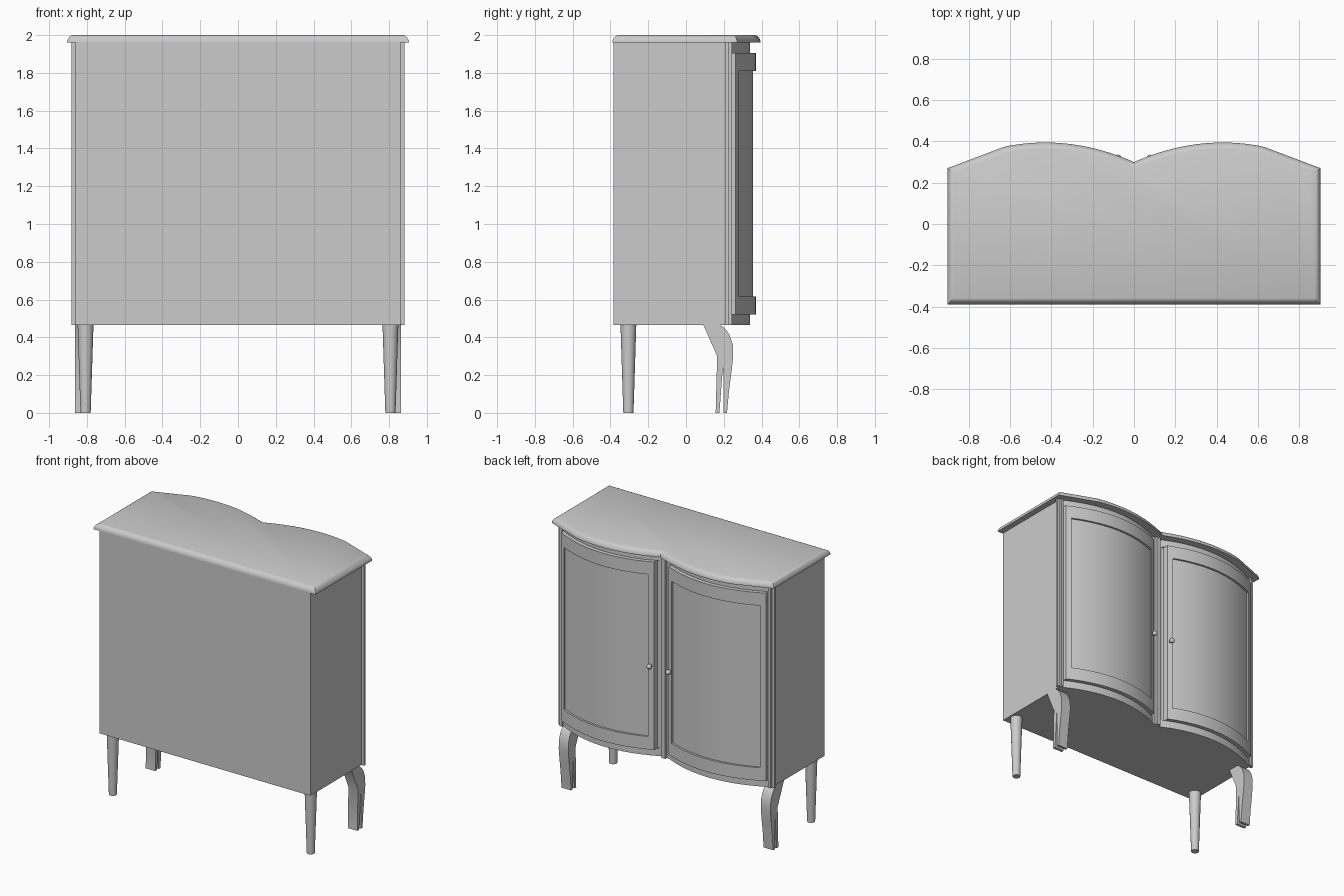
import bpy, bmesh, math
from mathutils import Matrix

cube = bpy.data.objects.get("Cube")
if cube:
    bpy.data.objects.remove(cube, do_unlink=True)

mat = bpy.data.materials.new("pale grey")
mat.use_nodes = True
GREY = (0.6, 0.6, 0.6, 1)
mat.diffuse_color = GREY
mat.node_tree.nodes["Principled BSDF"].inputs["Base Color"].default_value = GREY


def finish(name, bm):
    bmesh.ops.recalc_face_normals(bm, faces=bm.faces)
    mesh = bpy.data.meshes.new(name)
    bm.to_mesh(mesh)
    bm.free()
    ob = bpy.data.objects.new(name, mesh)
    bpy.context.collection.objects.link(ob)
    mesh.materials.append(mat)
    bpy.ops.object.select_all(action='DESELECT')
    ob.select_set(True)
    bpy.context.view_layer.objects.active = ob
    bpy.ops.object.shade_smooth_by_angle(angle=math.radians(30))
    return ob


def loft(name, rings):
    """Join equal-length closed rings of points, capping both ends."""
    bm = bmesh.new()
    loops = [[bm.verts.new(p) for p in ring] for ring in rings]
    n = len(loops[0])
    for a, b in zip(loops, loops[1:]):
        for i in range(n):
            j = (i + 1) % n
            bm.faces.new((a[i], a[j], b[j], b[i]))
    bm.faces.new(loops[0])
    bm.faces.new(loops[-1])
    return finish(name, bm)


def prism(name, outline, z0, z1):
    return loft(name, [[(x, y, z) for x, y in outline] for z in (z0, z1)])


def box(name, x0, x1, y0, y1, z0, z1):
    return prism(name, [(x0, y0), (x1, y0), (x1, y1), (x0, y1)], z0, z1)


def spread(a, b, n=24):
    return [a + (b - a) * i / n for i in range(n + 1)]


def bow(x):
    """Depth of the double-bowed front."""
    return 0.34 - 0.11 * ((abs(x) - 0.42) / 0.42) ** 2


def bowed_slab(name, x0, x1, back, front, z0, z1):
    xs = spread(x0, x1)
    outline = [(x, bow(x) + back) for x in xs]
    outline += [(x, bow(x) + front) for x in reversed(xs)]
    return prism(name, outline, z0, z1)


# Carcass with bowed front
xs = spread(0.84, -0.84, 48)
prism("carcass", [(-0.86, -0.385), (0.86, -0.385), (0.86, 0.21), (0.84, 0.21)]
      + [(x, bow(x) - 0.015) for x in xs] + [(-0.84, 0.21), (-0.86, 0.21)], 0.465, 1.96)


# Moulded top
def top_front(x):
    x = abs(x)
    if x > 0.63:
        return 0.374 - 0.104 * (x - 0.63) / 0.275
    return 0.395 - 0.095 * ((x - 0.43) / 0.43) ** 2


def top_ring(inset, z):
    half = 0.905 - inset
    front = [(x, top_front(x) - inset, z) for x in spread(half, -half, 60)]
    return [(-half, inset - 0.39, z), (half, inset - 0.39, z)] + front


loft("top", [top_ring(d, z) for d, z in
             ((0, 1.96), (0, 1.968), (0.005, 1.98), (0.012, 1.99),
              (0.02, 1.996), (0.03, 2.0))])

# Centre pilaster
box("centre_post", -0.045, 0.045, 0.18, 0.247, 0.465, 1.96)
box("centre_bead", -0.016, 0.016, 0.2, 0.265, 0.465, 1.96)

# Front leg side profile (y, z), split by a slot at the foot
LEG = [(0.09, 0.47), (0.165, 0.3), (0.157, 0), (0.177, 0), (0.197, 0.27), (0.198, 0),
       (0.217, 0), (0.228, 0.12), (0.241, 0.22), (0.25, 0.3), (0.248, 0.36),
       (0.232, 0.41), (0.208, 0.445), (0.175, 0.47)]

for side, s in (("left", 1), ("right", -1)):
    # Rails above and below the door
    bowed_slab(side + "_top_rail", 0, s * 0.845, -0.03, 0, 1.905, 1.96)
    bowed_slab(side + "_bottom_rail", 0, s * 0.845, -0.03, 0, 0.465, 0.52)

    # Door: panel, stiles and rails
    bowed_slab(side + "_door_panel", s * 0.06, s * 0.835, -0.02, 0.015, 0.52, 1.905)
    for part, z0, z1 in (("lower", 0.52, 0.615), ("upper", 1.81, 1.905)):
        bowed_slab(f"{side}_door_{part}_rail", s * 0.06, s * 0.835, 0, 0.03, z0, z1)
    for part, x0, x1 in (("inner", 0.06, 0.095), ("outer", 0.80, 0.835)):
        bowed_slab(f"{side}_door_{part}_stile", s * x0, s * x1, 0, 0.03, 0.615, 1.81)

    # Corner post with bead
    box(side + "_corner_post", s * 0.84, s * 0.882, 0.21, 0.228, 0.465, 1.96)
    box(side + "_corner_bead", s * 0.84, s * 0.86, 0.21, 0.243, 0.465, 1.96)

    # Knob on a short stem
    bm = bmesh.new()
    bmesh.ops.create_uvsphere(bm, u_segments=16, v_segments=10, radius=0.018,
                              matrix=Matrix.Translation((s * 0.078, 0.318, 1.14)))
    bmesh.ops.create_cone(bm, cap_ends=True, segments=12, radius1=0.009, radius2=0.009,
                          depth=0.06, matrix=Matrix.Translation((s * 0.078, 0.285, 1.14))
                          @ Matrix.Rotation(math.pi / 2, 4, 'X'))
    finish(side + "_knob", bm)

    # Tapered round back leg
    bm = bmesh.new()
    bmesh.ops.create_cone(bm, cap_ends=True, segments=24, radius1=0.027, radius2=0.042,
                          depth=0.47, matrix=Matrix.Translation((s * 0.807, -0.305, 0.235)))
    finish(side + "_back_leg", bm)

    # Curved front leg
    loft(side + "_front_leg", [[(s * x, y, z) for y, z in LEG] for x in (0.785, 0.863)])
